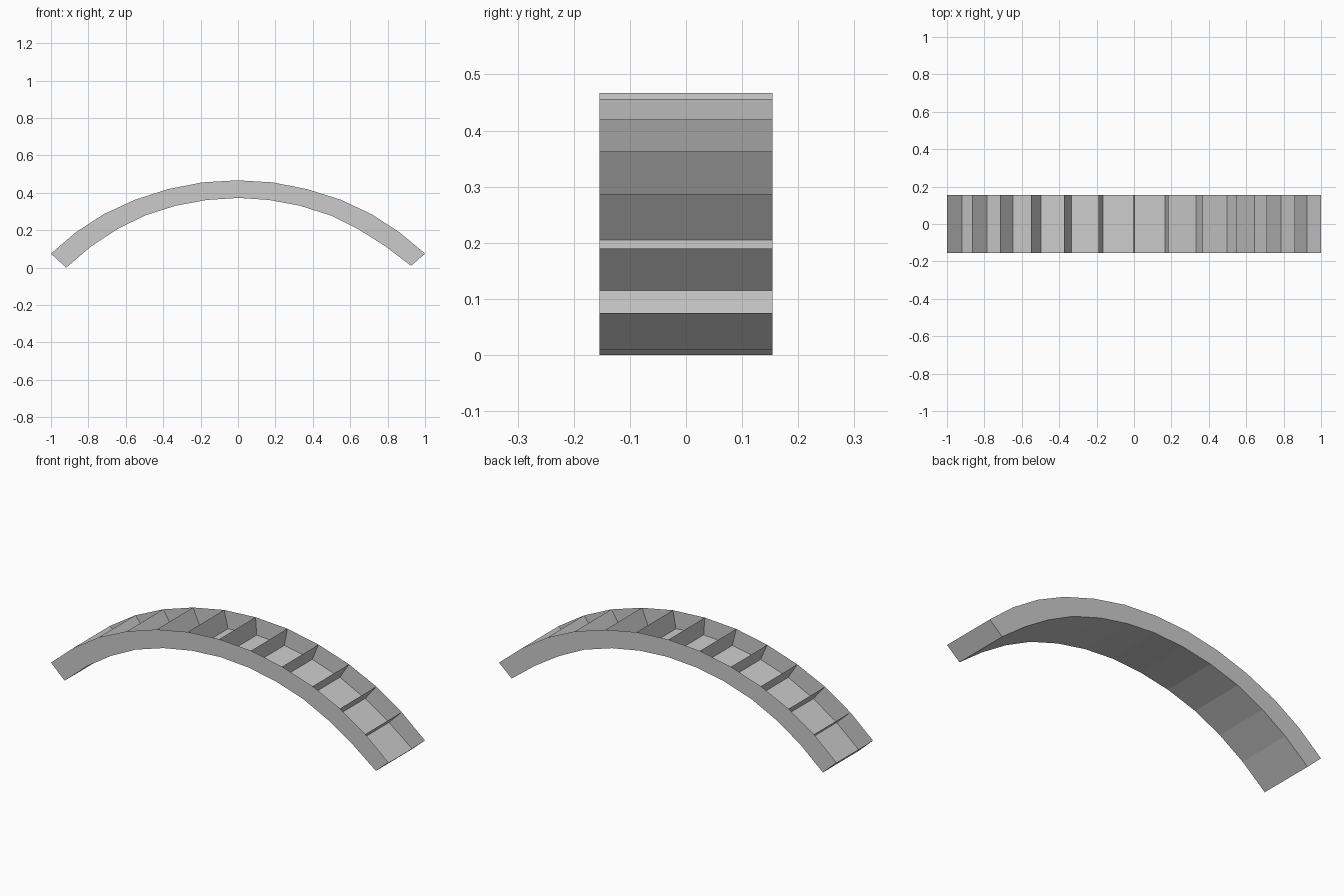
import bpy

if "Cube" in bpy.data.objects:
    bpy.data.objects.remove(bpy.data.objects["Cube"])

W = 0.154  # half width

# Arch profile (x, z), from the left end to the right end
outer = [(-1, .075), (-.866, .19), (-.716, .287), (-.551, .363), (-.374, .42), (-.19, .456), (-.004, .467),
         (.185, .456), (.369, .42), (.55, .363), (.712, .287), (.862, .19), (1, .075)]
inner = [(-.919, 0), (-.785, .114), (-.647, .205), (-.498, .279), (-.334, .331), (-.167, .362), (.003, .373),
         (.167, .362), (.332, .331), (.496, .279), (.645, .205), (.787, .115), (.925, .01)]
N = len(outer)


def sheet(name, verts, faces):
    mesh = bpy.data.meshes.new(name)
    mesh.from_pydata(verts, [], faces)
    mesh.update()
    obj = bpy.data.objects.new(name, mesh)
    bpy.context.collection.objects.link(obj)
    return obj


# Side panels: curved bands between outer and inner profile
for name, y in (("front_side_panel", -W), ("back_side_panel", W)):
    verts = [(x, y, z) for x, z in outer + inner]
    faces = [(i, N + i, N + i + 1, i + 1) for i in range(N - 1)]
    if y > 0:
        faces = [f[::-1] for f in faces]
    sheet(name, verts, faces)

# Curved underside sheet
verts = [(x, y, z) for y in (-W, W) for x, z in inner]
sheet("underside", verts, [(i, N + i, N + i + 1, i + 1) for i in range(N - 1)])

# Cross walls: divide the open channel into cells and close both ends
for i, ((xo, zo), (xi, zi)) in enumerate(zip(outer, inner)):
    quad = [(xo, -W, zo), (xo, W, zo), (xi, W, zi), (xi, -W, zi)]
    face = (0, 1, 2, 3) if i == 0 else (3, 2, 1, 0)
    sheet(f"cross_wall_{i + 1}", quad, [face])
